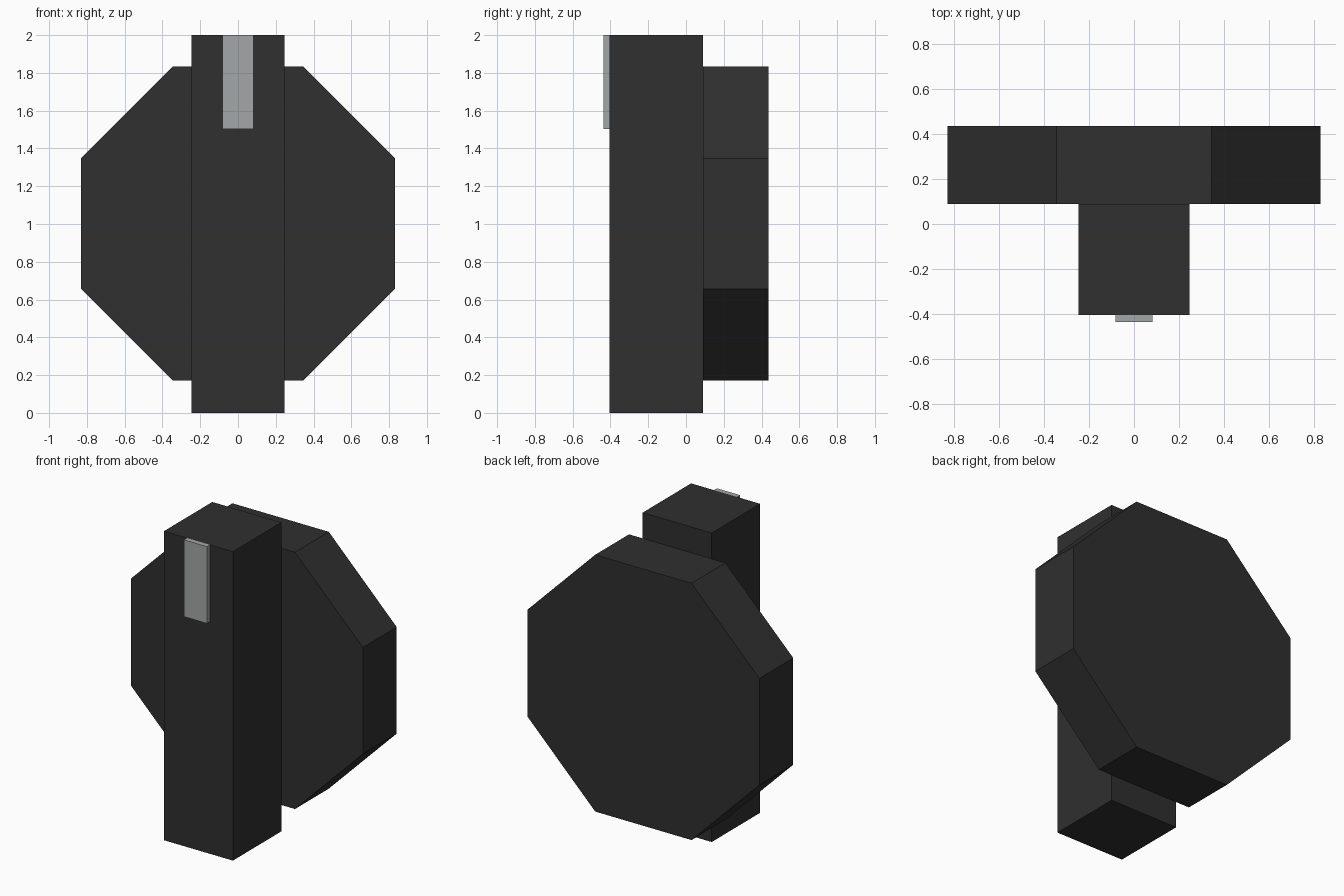
import bpy, bmesh

if "Cube" in bpy.data.objects:
    bpy.data.objects.remove(bpy.data.objects["Cube"])


def material(name, rgb):
    m = bpy.data.materials.new(name)
    m.diffuse_color = (*rgb, 1.0)
    m.use_nodes = True
    m.node_tree.nodes["Principled BSDF"].inputs["Base Color"].default_value = m.diffuse_color
    return m


def prism(name, outline, y0, y1, mat):
    """Extrude an x-z outline from y0 to y1."""
    bm = bmesh.new()
    face = bm.faces.new([bm.verts.new((x, y0, z)) for x, z in outline])
    ext = bmesh.ops.extrude_face_region(bm, geom=[face])
    moved = [v for v in ext["geom"] if isinstance(v, bmesh.types.BMVert)]
    bmesh.ops.translate(bm, verts=moved, vec=(0, y1 - y0, 0))
    bmesh.ops.recalc_face_normals(bm, faces=bm.faces)
    mesh = bpy.data.meshes.new(name)
    bm.to_mesh(mesh)
    bm.free()
    mesh.materials.append(mat)
    obj = bpy.data.objects.new(name, mesh)
    bpy.context.collection.objects.link(obj)
    return obj


def rect(half, z0, z1):
    return [(-half, z0), (half, z0), (half, z1), (-half, z1)]


charcoal = material("charcoal", (0.029, 0.029, 0.029))
grey = material("light grey", (0.37, 0.385, 0.39))

# Upright body
prism("body_post", rect(0.247, 0, 2), -0.405, 0.09, charcoal)

# Octagonal drum behind the body, centred at z = 1
R, C, MID = 0.831, 0.345, 1.002
octagon = [(C, -R), (R, -C), (R, C), (C, R), (-C, R), (-R, C), (-R, -C), (-C, -R)]
prism("octagonal_drum", [(x, z + MID) for x, z in octagon], 0.09, 0.436, charcoal)

# Raised plate on the upper front
prism("front_plate", rect(0.083, 1.503, 2), -0.436, -0.405, grey)
